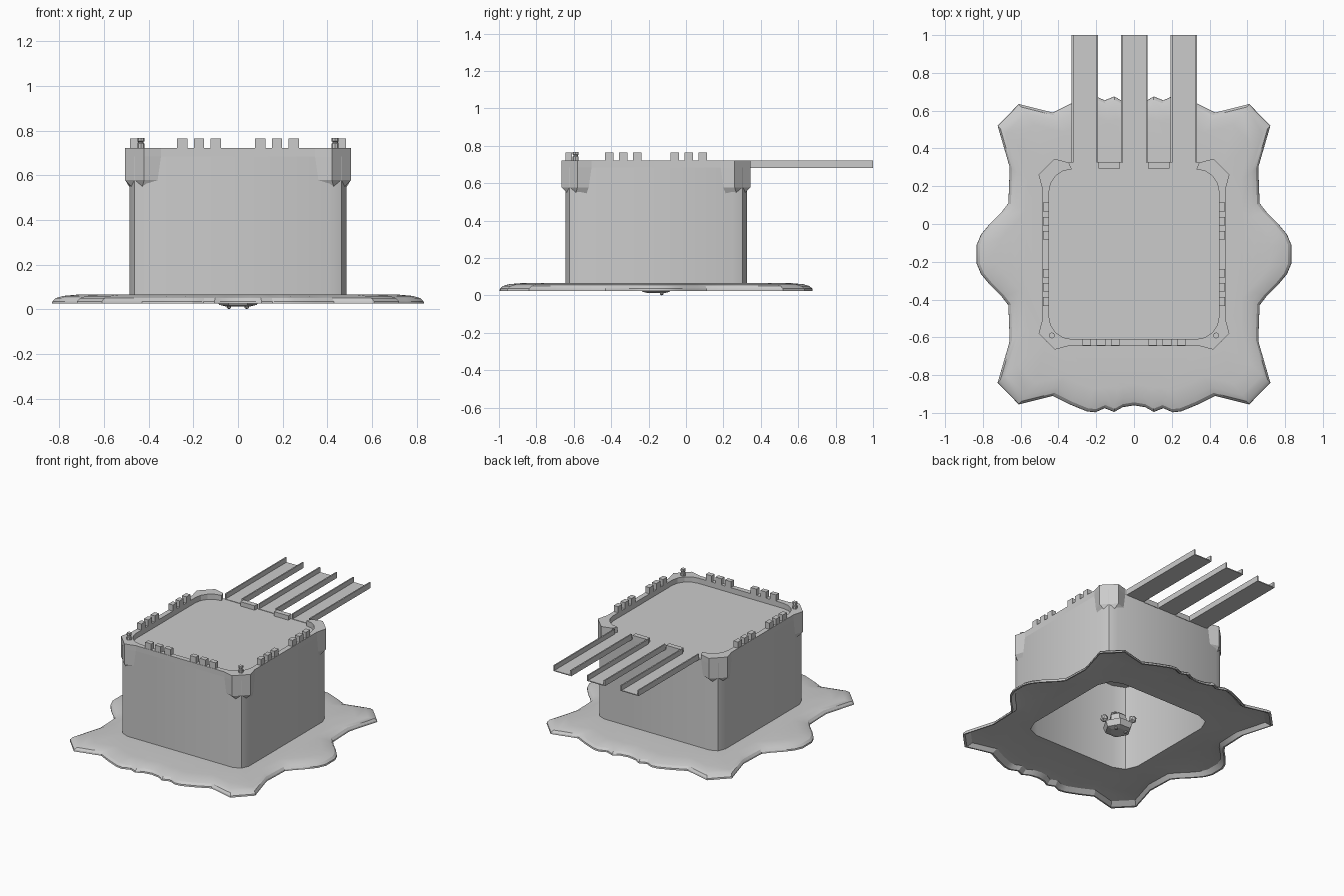
import bpy, bmesh
from math import sin, cos, pi
from mathutils import Matrix, Vector

if "Cube" in bpy.data.objects:
    bpy.data.objects.remove(bpy.data.objects["Cube"])

CY = -0.16          # centre line of the tower in y


def finish(bm, name, smooth=False):
    bmesh.ops.recalc_face_normals(bm, faces=bm.faces)
    me = bpy.data.meshes.new(name)
    bm.to_mesh(me)
    bm.free()
    ob = bpy.data.objects.new(name, me)
    bpy.context.collection.objects.link(ob)
    if smooth:
        bpy.ops.object.select_all(action='DESELECT')
        bpy.context.view_layer.objects.active = ob
        ob.select_set(True)
        bpy.ops.object.shade_smooth_by_angle(angle=0.45)
    return ob


def add_ring(bm, pts, z):
    return [bm.verts.new((x, y, z)) for x, y in pts]


def bridge(bm, a, b):
    n = len(a)
    for i in range(n):
        j = (i + 1) % n
        bm.faces.new((a[i], a[j], b[j], b[i]))


def loft(name, rings, smooth=False):
    bm = bmesh.new()
    loops = [add_ring(bm, p, z) for p, z in rings]
    for a, b in zip(loops, loops[1:]):
        bridge(bm, a, b)
    bm.faces.new(loops[0])
    bm.faces.new(loops[-1])
    return finish(bm, name, smooth)


def add_box(bm, x0, x1, y0, y1, z0, z1):
    m = Matrix.Translation(((x0 + x1) / 2, (y0 + y1) / 2, (z0 + z1) / 2)) \
        @ Matrix.Diagonal((abs(x1 - x0), abs(y1 - y0), z1 - z0, 1))
    bmesh.ops.create_cube(bm, size=1, matrix=m)


def boxes(name, specs):
    bm = bmesh.new()
    for s in specs:
        add_box(bm, *s)
    return finish(bm, name)


def rounded_square(h, r, seg=2):
    pts = []
    for k, (sx, sy) in enumerate([(1, 1), (-1, 1), (-1, -1), (1, -1)]):
        for i in range(seg + 1):
            a = (k + i / seg) * pi / 2
            pts.append((sx * (h - r) + r * cos(a), CY + sy * (h - r) + r * sin(a)))
    return pts


# wavy ground slab: one quarter outline mirrored both ways
quarter = [(0, .80), (.06, .81), (.105, .835), (.155, .815), (.205, .837), (.25, .832),
           (.34, .795), (.43, .75), (.61, .795), (.722, .68), (.658, .46), (.665, .27),
           (.70, .225), (.76, .165), (.81, .105), (.833, .05)]
half = quarter + [(x, -y) for x, y in reversed(quarter)]
outline = half + [(-x, y) for x, y in reversed(half[1:-1])]


def shrink(s):
    return [(x * s, CY + y * s) for x, y in outline]


# the slab is a thin shell: underside rings, rim, then top rings
inner = rounded_square(.43, .115)
outer = rounded_square(.485, .075)
bm = bmesh.new()
loops = [add_ring(bm, shrink(s), z) for s, z in
         [(.88, .058), (.95, .05), (.985, .025), (1, .025), (.998, .036),
          (.98, .05), (.94, .06), (.86, .066)]]
for a, b in zip(loops, loops[1:]):
    bridge(bm, a, b)
for loop, hole, z in [(loops[0], inner, .058), (loops[-1], outer, .066)]:
    h = add_ring(bm, hole, z)
    edges = [bm.edges.new((h[i], h[(i + 1) % len(h)])) for i in range(len(h))]
    edges += [bm.edges.get((loop[i], loop[(i + 1) % len(loop)])) for i in range(len(loop))]
    bmesh.ops.triangle_fill(bm, use_beauty=True, edges=edges, normal=Vector((0, 0, 1)))
finish(bm, "ground_slab", True)

# hollow tower body with a thin roof floor
loft("tower_body", [(inner, .66), (inner, .058), (outer, .06), (outer, .685)], True)

# corner bastions with a sloped underside
top_out = [(.485, .345), (.505, .42), (.42, .505), (.345, .485)]
mid_out = [(.485, .36), (.505, .42), (.42, .505), (.36, .485)]
low_out = [(.4845, .37), (.472, .43), (.43, .472), (.37, .4845)]
arc = [(.33 + .12 * sin(i * pi / 8), .33 + .12 * cos(i * pi / 8)) for i in range(5)]
deep = [(x * .99, y * .99) for x, y in arc]
for sx in (1, -1):
    for sy in (1, -1):
        def place(pts):
            return [(sx * x, CY + sy * y) for x, y in pts]
        side = ("right" if sx > 0 else "left") + ("_back" if sy > 0 else "_front")
        loft("corner_bastion_" + side,
             [(place(low_out + deep), .545), (place(mid_out + deep), .578),
              (place(top_out + deep), .684), (place(top_out + arc), .685),
              (place(top_out + arc), .722)])

# low parapet on the front and both sides
parapet = [(-.345, .345, CY - .485, CY - .45, .68, .722)]
parapet += [(s * .45, s * .485, CY - .345, CY + .345, .68, .722) for s in (1, -1)]
boxes("parapet", parapet)

# battlement teeth in groups of three
teeth = []
for c in (-.25, -.175, -.1, .1, .175, .25):
    teeth.append((c - .023, c + .023, CY - .483, CY - .45, .72, .765))
    y = CY + c
    teeth += [(s * .45, s * .483, y - .023, y + .023, .72, .765) for s in (1, -1)]
boxes("battlements", teeth)

# small stops on the back edge between the channels
boxes("back_stops", [(s * .075, s * .187, .293, .328, .68, .716) for s in (1, -1)])

# three U-shaped channels reaching out at the back
for i, c in enumerate((-.26, .002, .264)):
    w = .07
    boxes("back_channel_%d" % (i + 1),
          [(c - w, c + w, .32, 1.0, .682, .688),
           (c - w, c - w + .009, .325, 1.0, .682, .722),
           (c + w - .009, c + w, .325, 1.0, .682, .722)])


def circle(x, y, r, n=8):
    return [(x + r * cos(2 * pi * i / n), y + r * sin(2 * pi * i / n)) for i in range(n)]


# pegs on the two front corners
for s, side in ((1, "right"), (-1, "left")):
    loft("corner_peg_" + side,
         [(circle(s * .435, -.59, r), z) for r, z in
          [(.016, .715), (.016, .742), (.012, .745), (.012, .75), (.016, .753), (.016, .768)]])

# small knobbly fitting inside, seen through the open bottom
loft("inner_fitting", [(circle(0, CY, r, 6), z) for r, z in
                       [(.05, .012), (.085, .02), (.1, .06), (.06, .075), (.055, .12), (.03, .14)]])
bm = bmesh.new()
for x, y, z, r in [(-.04, .03, .012, .012), (.04, .03, .012, .012),
                   (-.08, .05, .11, .028), (.08, -.04, .1, .028), (0, -.03, .14, .035)]:
    bmesh.ops.create_icosphere(bm, subdivisions=1, radius=r,
                               matrix=Matrix.Translation((x, CY + y, z)))
finish(bm, "inner_fitting_knobs")
